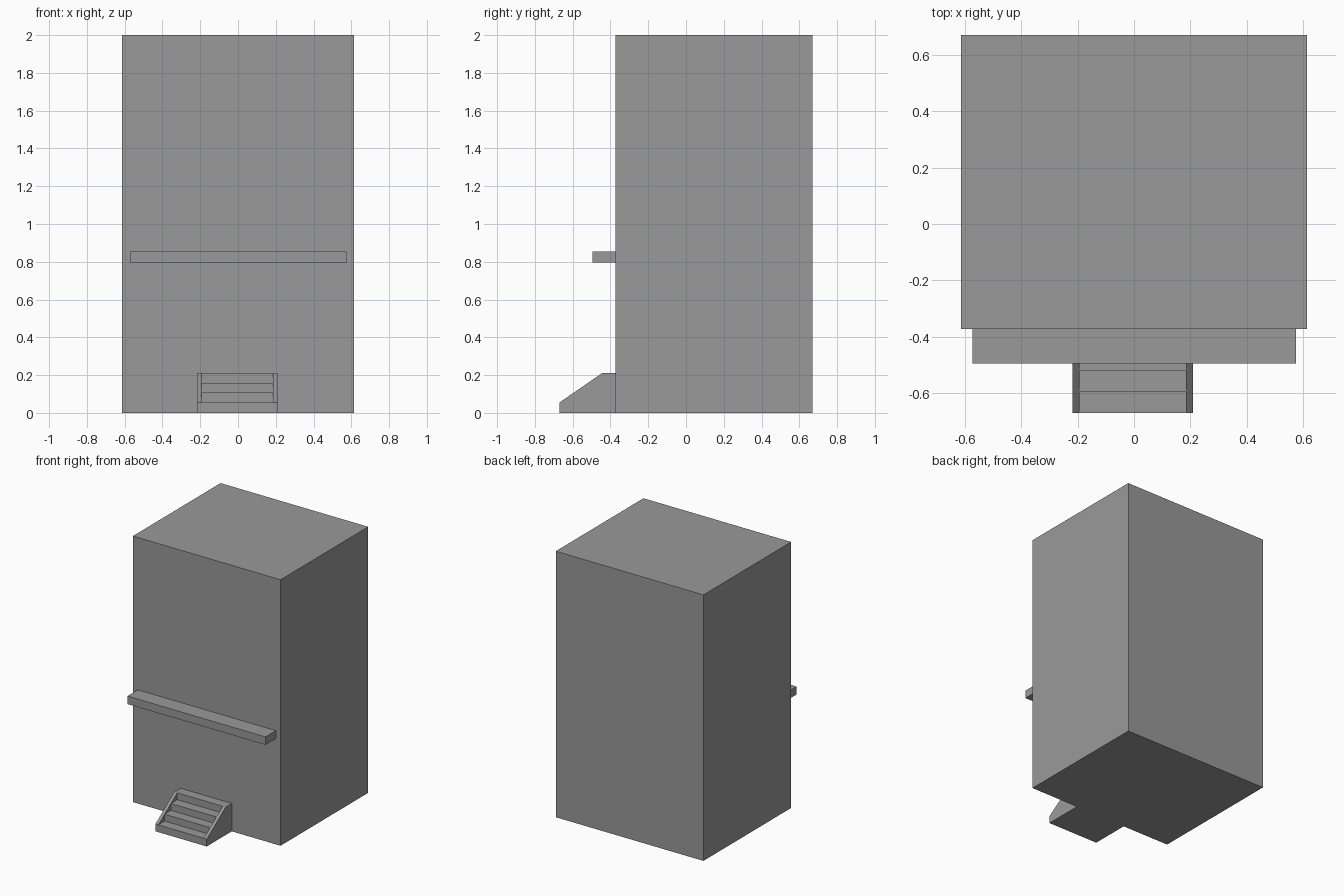
import bpy
import bmesh

cube = bpy.data.objects.get("Cube")
if cube:
    bpy.data.objects.remove(cube)

grey = bpy.data.materials.new("plain grey")
grey.use_nodes = True
colour = (0.32, 0.32, 0.32, 1)
grey.diffuse_color = colour
grey.node_tree.nodes["Principled BSDF"].inputs["Base Color"].default_value = colour


def extrude_profile(name, profile, x0, x1):
    """Extrude a closed (y, z) side profile from x0 to x1."""
    bm = bmesh.new()
    face = bm.faces.new([bm.verts.new((x0, y, z)) for y, z in profile])
    result = bmesh.ops.extrude_face_region(bm, geom=[face])
    moved = [v for v in result["geom"] if isinstance(v, bmesh.types.BMVert)]
    bmesh.ops.translate(bm, verts=moved, vec=(x1 - x0, 0, 0))
    bmesh.ops.recalc_face_normals(bm, faces=bm.faces)
    mesh = bpy.data.meshes.new(name)
    bm.to_mesh(mesh)
    bm.free()
    mesh.materials.append(grey)
    obj = bpy.data.objects.new(name, mesh)
    bpy.context.collection.objects.link(obj)
    return obj


def box(name, x0, x1, y0, y1, z0, z1):
    return extrude_profile(name, [(y0, z0), (y1, z0), (y1, z1), (y0, z1)], x0, x1)


WALL = -0.372      # front wall plane
FRONT = -0.67      # foot of the stairs
LANDING = -0.445   # front edge of the top step
LOW, HIGH = 0.055, 0.21

# Main building block and the ledge across its front
box("building", -0.614, 0.614, WALL, 0.67, 0, 2)
box("ledge", -0.573, 0.575, -0.495, WALL, 0.795, 0.855)

# Steps as one stair-shaped profile
steps = 4
profile = [(WALL, 0), (FRONT, 0)]
for i in range(steps):
    t = i / (steps - 1)
    z = LOW + (HIGH - LOW) * t
    profile.append((FRONT + (LANDING - FRONT) * t, z))
    t_next = (i + 1) / (steps - 1)
    profile.append((FRONT + (LANDING - FRONT) * t_next if i < steps - 1 else WALL, z))
extrude_profile("steps", profile, -0.194, 0.185)

# Sloping side walls of the stairs
side = [(WALL, 0), (FRONT, 0), (FRONT, LOW), (LANDING, HIGH), (WALL, HIGH)]
for name, x0, x1 in (("right_stair_wall", -0.218, -0.194),
                     ("left_stair_wall", 0.185, 0.209)):
    extrude_profile(name, side, x0, x1)
